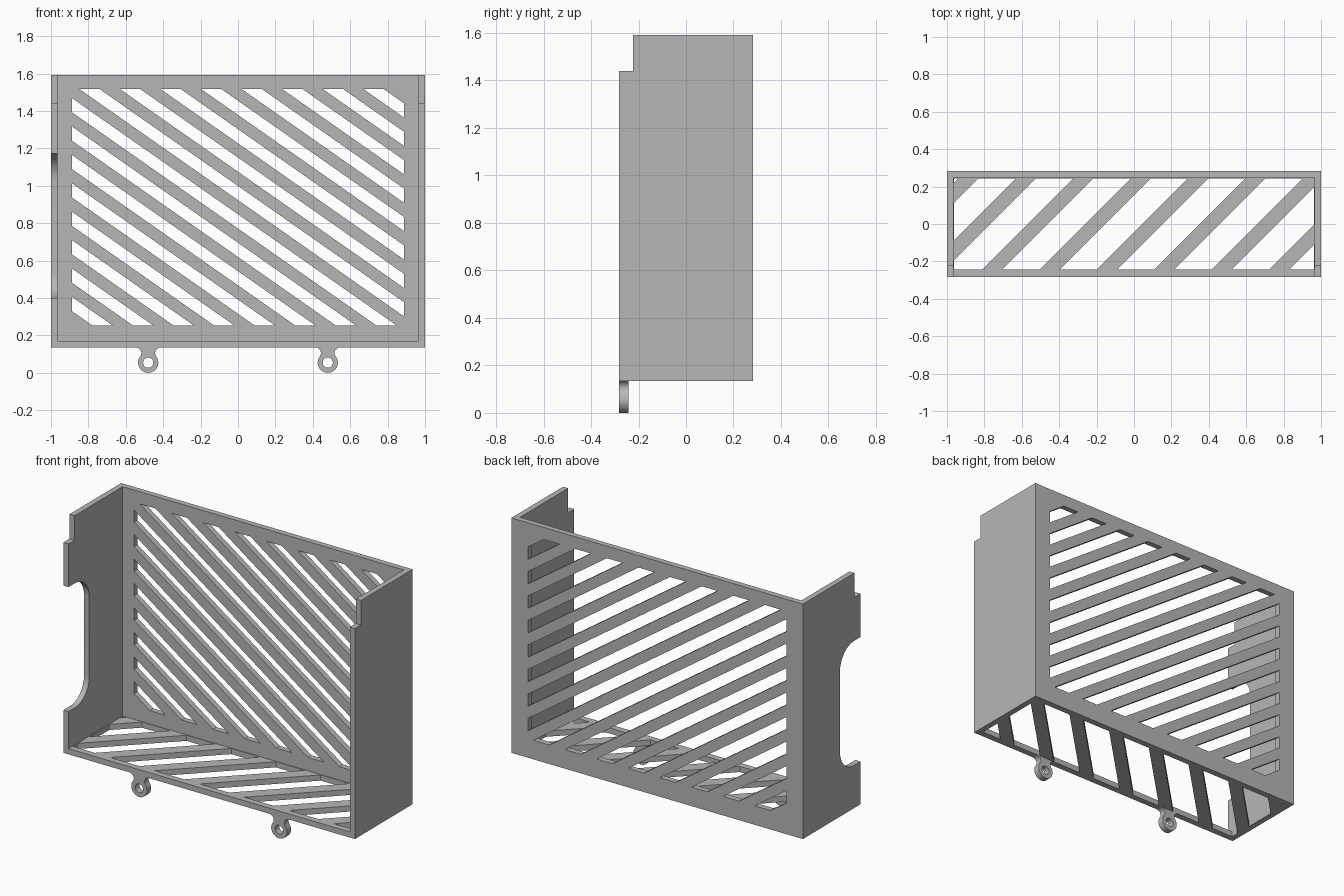
import bpy
import bmesh
from math import sin, cos, pi, radians, atan2, sqrt
from mathutils import Vector

if "Cube" in bpy.data.objects:
    bpy.data.objects.remove(bpy.data.objects["Cube"])

# Overall sizes
HW, HD, BOTTOM, TOP, WALL = 1.0, 0.283, 0.135, 1.592, 0.035

grey = bpy.data.materials.new("plain grey")
grey.use_nodes = True
grey.diffuse_color = (0.47, 0.47, 0.47, 1)
grey.node_tree.nodes["Principled BSDF"].inputs["Base Color"].default_value = grey.diffuse_color

# Each plane maps a 2D outline and a depth to a 3D point
PLANES = {
    "xz": lambda u, v, w: (u, w, v),
    "yz": lambda u, v, w: (w, u, v),
    "xy": lambda u, v, w: (u, v, w),
}


def prisms(name, plane, outlines, lo, hi):
    """One mesh object made of closed prisms, one per 2D outline."""
    bm = bmesh.new()
    for pts in outlines:
        a = [bm.verts.new(PLANES[plane](u, v, lo)) for u, v in pts]
        b = [bm.verts.new(PLANES[plane](u, v, hi)) for u, v in pts]
        bm.faces.new(a)
        bm.faces.new(b)
        for i in range(len(pts)):
            j = (i + 1) % len(pts)
            bm.faces.new((a[i], a[j], b[j], b[i]))
    bmesh.ops.recalc_face_normals(bm, faces=bm.faces)
    mesh = bpy.data.meshes.new(name)
    bm.to_mesh(mesh)
    bm.free()
    mesh.materials.append(grey)
    ob = bpy.data.objects.new(name, mesh)
    bpy.context.collection.objects.link(ob)
    return ob


def rect(u0, u1, v0, v1):
    return [(u0, v0), (u1, v0), (u1, v1), (u0, v1)]


def arc(cu, cv, r, start, end, steps=14):
    return [(cu + r * cos(start + (end - start) * i / steps),
             cv + r * sin(start + (end - start) * i / steps)) for i in range(steps + 1)]


def slots(u0, u1, v0, v1, angle, first, gap, pitch, count):
    """Outlines of slanted slots, trimmed to a rectangle."""
    mid = Vector(((u0 + u1) / 2, (v0 + v1) / 2, 0))
    along = Vector((cos(angle), sin(angle), 0)) * 4
    across = Vector((-sin(angle), cos(angle), 0))
    sides = [((u0, 0, 0), (-1, 0, 0)), ((u1, 0, 0), (1, 0, 0)),
             ((0, v0, 0), (0, -1, 0)), ((0, v1, 0), (0, 1, 0))]
    result = []
    for k in range(count):
        near = mid + across * (first + k * pitch)
        far = near + across * gap
        bm = bmesh.new()
        bm.faces.new([bm.verts.new(p) for p in
                      (near - along, near + along, far + along, far - along)])
        for point, normal in sides:
            bmesh.ops.bisect_plane(bm, geom=bm.verts[:] + bm.edges[:] + bm.faces[:],
                                   plane_co=point, plane_no=normal, clear_outer=True)
        result += [[(v.co.x, v.co.y) for v in f.verts] for f in bm.faces]
        bm.free()
    return result


def cut(target, cutter):
    cutter.hide_render = True
    mod = target.modifiers.new("cut", "BOOLEAN")
    mod.operation = "DIFFERENCE"
    mod.solver = "EXACT"
    mod.object = cutter
    bpy.context.view_layer.objects.active = target
    bpy.ops.object.modifier_apply(modifier=mod.name)
    bpy.data.objects.remove(cutter)


def smooth(ob):
    bpy.ops.object.select_all(action="DESELECT")
    ob.select_set(True)
    bpy.context.view_layer.objects.active = ob
    bpy.ops.object.shade_smooth_by_angle(angle=radians(30))


# Tray shell: a block hollowed out, open at the front and top
floor = BOTTOM + WALL
shell = prisms("tray_shell", "yz", [[
    (-HD, BOTTOM), (HD, BOTTOM), (HD, TOP), (-0.223, TOP), (-0.223, 1.44), (-HD, 1.44)]], -HW, HW)
cut(shell, prisms("cavity", "xy", [rect(-HW + WALL, HW - WALL, -1, HD - WALL)], floor, 2))

# Rounded hand cutout in the right side wall
back, low, high, r = -0.08, 0.40, 1.172, 0.14
window = ([(-1, low)] + arc(back - r, low + r, r, -pi / 2, 0)
          + arc(back - r, high - r, r, 0, pi / 2) + [(-1, high)])
cut(shell, prisms("side_cutout", "yz", [window], -1.2, -0.8))

# Slanted slots in the back panel: equal slots and bars from corner to corner
u, v0, v1, tilt = 0.887, 0.253, 1.517, radians(35)
span = 2 * u * sin(tilt) + (v1 - v0) * cos(tilt)
step = span / 33
cut(shell, prisms("back_slots", "xz",
                  slots(-u, u, v0, v1, -tilt, step - span / 2, step, 2 * step, 16), 0.2, 0.4))

# Slanted slots in the floor
u, v = HW - WALL - 0.002, HD - WALL - 0.004
cut(shell, prisms("floor_slots", "xy",
                  slots(-u, u, -v, v, pi / 4, -0.9, 0.141, 0.217, 9), 0, 0.3))
smooth(shell)

# Mounting lugs: an eyelet blended into the front lower edge
R, fillet = 0.054, 0.03
rise = BOTTOM - fillet - R
run = sqrt((R + fillet) ** 2 - rise ** 2)
meet = atan2(rise, run)
half = (arc(0, R, R, -pi / 2, meet)
        + arc(run, R + rise, fillet, meet + pi, pi / 2, 8)[1:])
outline = half + [(-x, z) for x, z in reversed(half[1:])]
for side, cx in (("left", 0.48), ("right", -0.48)):
    lug = prisms(side + "_lug", "xz", [[(x + cx, z) for x, z in outline]], -HD, -HD + 0.04)
    cut(lug, prisms("lug_hole", "xz", [arc(cx, R, 0.027, 0, 2 * pi, 32)[:-1]], -0.5, 0))
    smooth(lug)
